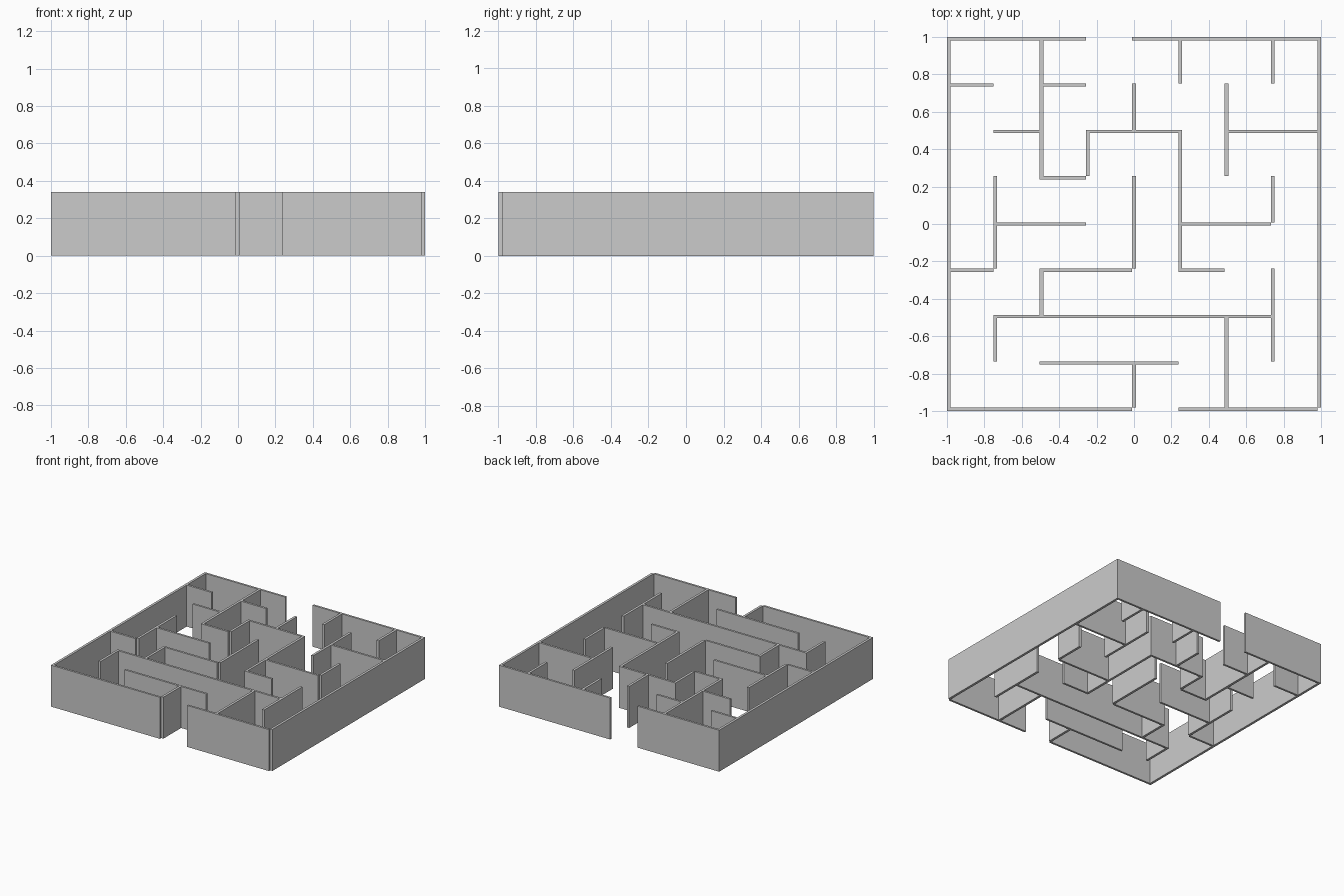
import bpy

if "Cube" in bpy.data.objects:
    bpy.data.objects.remove(bpy.data.objects["Cube"])

CELL, START = 0.2475, -0.99      # maze grid pitch and first grid line
HEIGHT = 0.34
T_X, T_Y = 0.02, 0.017           # thickness of y-running and x-running walls


def g(i):
    return START + CELL * i


def wall(name, x0, x1, y0, y1):
    bpy.ops.mesh.primitive_cube_add(
        size=1, location=((x0 + x1) / 2, (y0 + y1) / 2, HEIGHT / 2))
    ob = bpy.context.object
    ob.name = name
    ob.scale = (x1 - x0, y1 - y0, HEIGHT)
    bpy.ops.object.transform_apply(location=False, rotation=False, scale=True)


# Walls running left to right: grid row -> (first column, last column)
across = {
    0: [(0, 4), (5, 8)],
    1: [(2, 5)],
    2: [(1, 7)],
    3: [(0, 1), (2, 4), (5, 6)],
    4: [(1, 3), (5, 7)],
    5: [(2, 3)],
    6: [(1, 2), (3, 5), (6, 8)],
    7: [(0, 1), (2, 3)],
    8: [(0, 3), (4, 8)],
}
# Walls running front to back: grid column -> (first row, last row)
along = {
    0: [(0, 8)],
    1: [(1, 2), (3, 5)],
    2: [(2, 3), (5, 8)],
    3: [(5, 6)],
    4: [(0, 1), (3, 5), (6, 7)],
    5: [(3, 6), (7, 8)],
    6: [(0, 2), (5, 7)],
    7: [(1, 3), (4, 5), (7, 8)],
    8: [(0, 8)],
}

for row, runs in across.items():
    name = "outer_wall_across" if row in (0, 8) else "inner_wall_across"
    for a, b in runs:
        wall(name, g(a) - T_X / 2, g(b) - T_X / 2,
             g(row) - T_Y / 2, g(row) + T_Y / 2)

for col, runs in along.items():
    name = "outer_wall_along" if col in (0, 8) else "inner_wall_along"
    for a, b in runs:
        wall(name, g(col) - T_X / 2, g(col) + T_X / 2,
             g(a) + T_Y / 2, g(b) + T_Y / 2)
